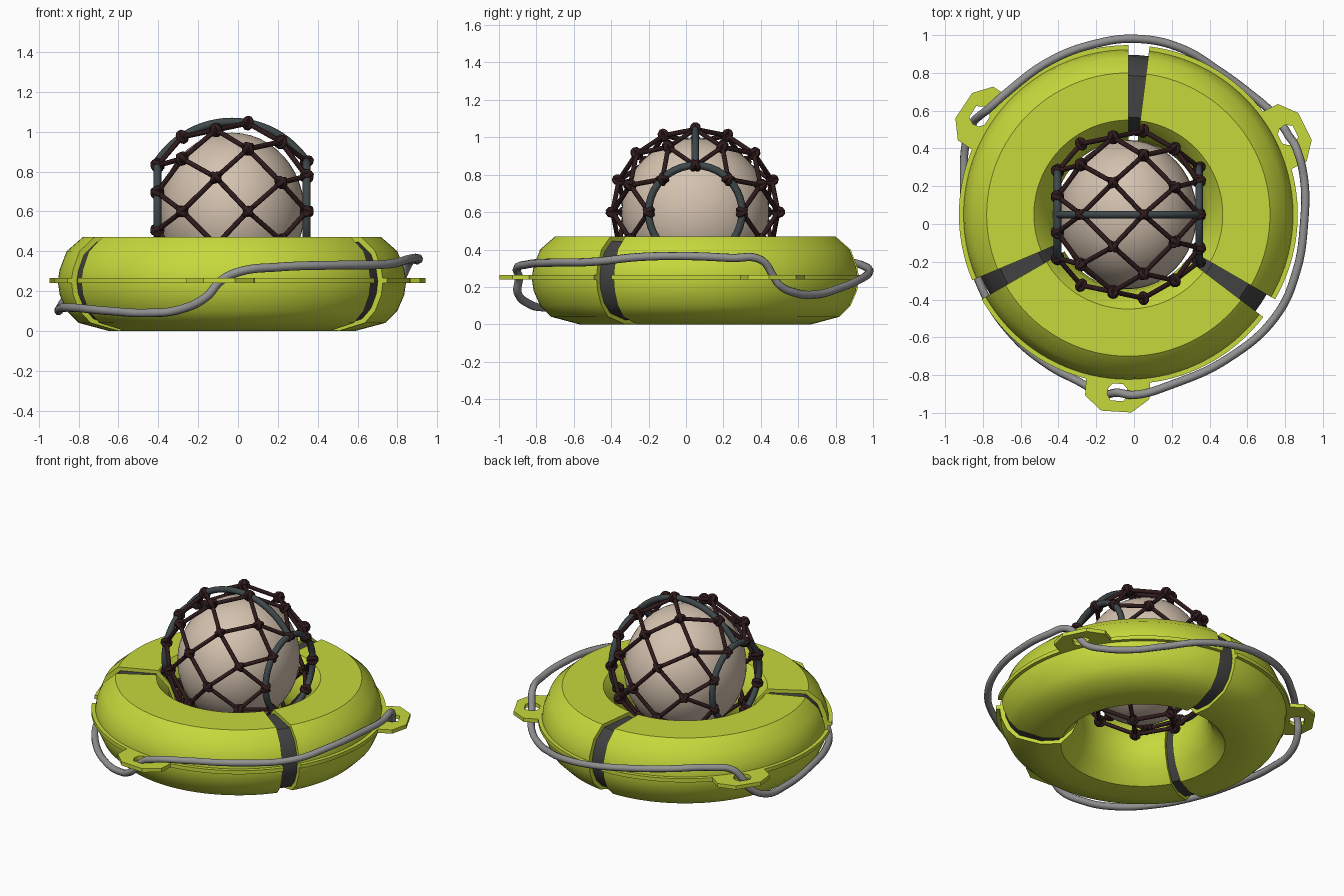
import bpy, bmesh, math
from mathutils import Vector, Matrix

if "Cube" in bpy.data.objects:
    bpy.data.objects.remove(bpy.data.objects["Cube"])

C = Vector((-0.03, 0.05, 0))            # centre of the float ring
B = Vector((-0.03, 0.05, 0.6))          # centre of the ball


def mat(name, col):
    m = bpy.data.materials.new(name)
    m.diffuse_color = (*col, 1)
    m.use_nodes = True
    m.node_tree.nodes["Principled BSDF"].inputs["Base Color"].default_value = m.diffuse_color
    return m


YELLOW = mat("lime yellow", (0.57, 0.69, 0.045))
BAND = mat("dark grey", (0.055, 0.055, 0.055))
SLATE = mat("slate", (0.05, 0.065, 0.07))
BALL = mat("beige", (0.66, 0.54, 0.43))
NET = mat("dark brown", (0.03, 0.011, 0.012))
ROPE = mat("rope grey", (0.29, 0.29, 0.29))


def finish(bm, name, material, angle=40):
    bmesh.ops.recalc_face_normals(bm, faces=bm.faces)
    me = bpy.data.meshes.new(name)
    bm.to_mesh(me)
    bm.free()
    ob = bpy.data.objects.new(name, me)
    bpy.context.collection.objects.link(ob)
    me.materials.append(material)
    bpy.ops.object.select_all(action='DESELECT')
    ob.select_set(True)
    bpy.context.view_layer.objects.active = ob
    bpy.ops.object.shade_smooth_by_angle(angle=math.radians(angle))
    return ob


def sweep(bm, profile, a0, a1, steps, closed=False):
    """Revolve an (r, z) profile about the ring centre."""
    rows = []
    for i in range(steps + (0 if closed else 1)):
        a = math.radians(a0 + (a1 - a0) * i / steps)
        rows.append([bm.verts.new((C.x + r * math.cos(a), C.y + r * math.sin(a), z)) for r, z in profile])
    n = len(profile)
    for i in range(steps):
        p, q = rows[i], rows[(i + 1) % len(rows)]
        for j in range(n):
            bm.faces.new((p[j], p[(j + 1) % n], q[(j + 1) % n], q[j]))
    if not closed:
        bm.faces.new(rows[0])
        bm.faces.new(rows[-1])


def tubes(name, paths, depth, material, cyclic=False, smooth=False):
    """Round tubes along point lists, converted to a mesh."""
    cu = bpy.data.curves.new(name, 'CURVE')
    cu.dimensions = '3D'
    cu.bevel_depth = depth
    cu.bevel_resolution = 2
    cu.use_fill_caps = True
    cu.resolution_u = 8
    for pts in paths:
        sp = cu.splines.new('BEZIER' if smooth else 'POLY')
        target = sp.bezier_points if smooth else sp.points
        target.add(len(pts) - 1)
        for t, p in zip(target, pts):
            if smooth:
                t.co = p
                t.handle_left_type = t.handle_right_type = 'AUTO'
            else:
                t.co = (*p, 1)
        sp.use_cyclic_u = cyclic
    tmp = bpy.data.objects.new(name + "_curve", cu)
    bpy.context.collection.objects.link(tmp)
    bpy.context.view_layer.update()
    me = bpy.data.meshes.new_from_object(tmp.evaluated_get(bpy.context.evaluated_depsgraph_get()))
    bpy.data.objects.remove(tmp)
    bm = bmesh.new()
    bm.from_mesh(me)
    return finish(bm, name, material, 50)


# Float ring: three shell segments, each with a flange and a holed tab
SHELL = [(.50, .47), (.75, .47), (.83, .40), (.865, .31), (.875, .25), (.865, .18), (.83, .10), (.77, .04),
         (.62, 0), (.50, .01), (.43, .09), (.40, .17), (.39, .24), (.40, .31), (.43, .39)]
FLANGE = [(.84, .24), (.897, .24), (.897, .265), (.84, .265)]
TAB = [(.86, -.17), (.97, -.17), (1.045, -.08), (1.045, .08), (.97, .17), (.86, .17), (.84, .06), (.84, -.06)]
HOLE = Vector((.945, 0))
for k in range(3):
    start = -30 + 120 * k
    bm = bmesh.new()
    sweep(bm, SHELL, start, start + 112.8, 36)
    sweep(bm, FLANGE, start, start + 112.8, 36)
    finish(bm, f"float_segment_{k + 1}", YELLOW)

    bm = bmesh.new()
    rot = Matrix.Translation(C) @ Matrix.Rotation(math.radians(start + 56.5), 4, 'Z')
    outer = [Vector(p) for p in TAB]
    inner = [HOLE + (p - HOLE).normalized() * .055 for p in outer]
    loops = [[bm.verts.new(rot @ Vector((p.x, p.y, z))) for p in ring]
             for ring, z in ((outer, .24), (outer, .265), (inner, .265), (inner, .24))]
    for a in range(4):
        p, q = loops[a], loops[(a + 1) % 4]
        for j in range(8):
            bm.faces.new((p[j], p[(j + 1) % 8], q[(j + 1) % 8], q[j]))
    finish(bm, f"rope_tab_{k + 1}", YELLOW, 20)

# Dark core seen in the gaps between the segments
bm = bmesh.new()
core = [(.63 + (r - .63) * .88, .235 + (z - .235) * .9) for r, z in SHELL]
sweep(bm, core, 0, 360, 96, closed=True)
finish(bm, "float_core", BAND)

# Grab rope threaded through the tabs
rope = [(.816, .472, .25), (.86, .40, .345), (.90, .24, .355), (.90, 0, .365), (.86, -.25, .36),
        (.75, -.49, .335), (.5, -.71, .33), (.2, -.85, .32), (.0, -.905, .295), (-.088, -.893, .25),
        (-.16, -.90, .17), (-.30, -.83, .105), (-.45, -.75, .09), (-.65, -.58, .10), (-.81, -.33, .115),
        (-.885, -.05, .115), (-.90, .22, .10), (-.89, .43, .12), (-.85, .54, .19), (-.818, .572, .26),
        (-.77, .61, .32), (-.68, .69, .34), (-.45, .86, .335), (-.2, .955, .31), (.02, .98, .28),
        (.25, .93, .24), (.45, .81, .19), (.6, .70, .16), (.74, .58, .17), (.80, .50, .21)]
tubes("grab_rope", [rope], .022, ROPE, cyclic=True, smooth=True)

# Ball
bm = bmesh.new()
bmesh.ops.create_uvsphere(bm, u_segments=48, v_segments=24, radius=.395,
                          matrix=Matrix.Translation(B) @ Matrix.Diagonal((.92, 1, 1, 1)))
finish(bm, "ball", BALL)

# Cage: two end hoops and a top rib
hoops = [[B + Vector((x, .25 * math.sin(t * math.pi / 20), .25 * math.cos(t * math.pi / 20))) for t in range(40)]
         for x in (-.375, .375)]
tubes("end_hoops", hoops, .02, SLATE, cyclic=True)
a0 = math.atan2(.25, .375)
rib = [B + Vector((.45 * math.cos(a), 0, .45 * math.sin(a)))
       for a in (a0 + (math.pi - 2 * a0) * i / 24 for i in range(25))]
tubes("top_rib", [rib], .02, SLATE)

# Net: six staggered rings of knots around the x axis, joined by strands
rings = []
for k, x in enumerate((-.375, -.25, -.08, .08, .245, .375)):
    r = math.sqrt(.45 ** 2 - x * x)
    off = .5 if k % 2 == 0 else 0
    rings.append([B + Vector((x, r * math.sin((j + off) * math.pi / 4), r * math.cos((j + off) * math.pi / 4)))
                  for j in range(8)])
strands = []
for k in range(5):
    for j in range(8):
        for d in ((0, 1) if k % 2 == 0 else (-1, 0)):
            strands.append([rings[k][j], rings[k + 1][(j + d) % 8]])
tubes("net_strands", strands, .013, NET)

# Knots: a small core with two crossed wraps
bm = bmesh.new()
wraps = []
for ring in rings:
    for p in ring:
        bmesh.ops.create_icosphere(bm, subdivisions=1, radius=.03, matrix=Matrix.Translation(p))
        n = (p - B).normalized()
        u = n.cross(Vector((1, 0, 0))).normalized()
        v = n.cross(u)
        for s in (1, -1):
            w = (u + v * s).normalized()
            wraps.append([p + .025 * (w * math.cos(t * math.pi / 5) + n * math.sin(t * math.pi / 5))
                          for t in range(10)])
finish(bm, "net_knots", NET)
tubes("knot_wraps", wraps, .013, NET, cyclic=True)
